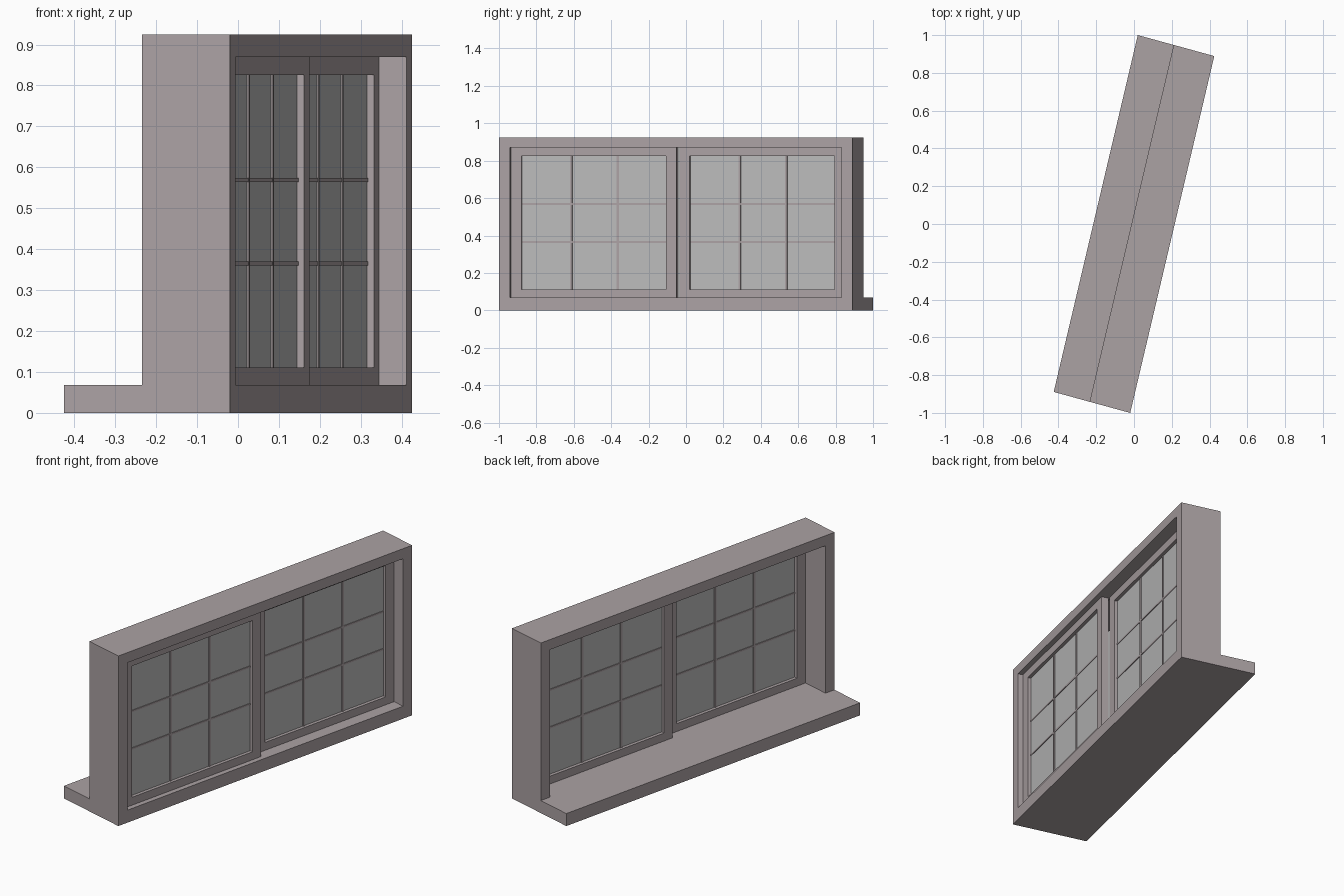
import bpy, bmesh
from mathutils import Vector

if "Cube" in bpy.data.objects:
    bpy.data.objects.remove(bpy.data.objects["Cube"])

# The window stands turned in plan: u runs along it, v points outwards
U = Vector((0.2293, 0.9734, 0))
V = Vector((0.9644, -0.2643, 0))


def place(u, v, z):
    return U * u + V * v + Vector((0, 0, z))


def material(name, rgb):
    m = bpy.data.materials.new(name)
    m.diffuse_color = (*rgb, 1)
    m.use_nodes = True
    m.node_tree.nodes["Principled BSDF"].inputs["Base Color"].default_value = m.diffuse_color
    return m


PAINT = material("paint", (0.41, 0.36, 0.37))
GLASS = material("pane_grey", (0.50, 0.50, 0.50))


def finish(name, bm, mat):
    bmesh.ops.recalc_face_normals(bm, faces=bm.faces)
    me = bpy.data.meshes.new(name)
    bm.to_mesh(me)
    bm.free()
    me.materials.append(mat)
    ob = bpy.data.objects.new(name, me)
    bpy.context.collection.objects.link(ob)
    return ob


def loop(bm, rect, v):
    u0, u1, z0, z1 = rect
    return [bm.verts.new(place(u, v, z))
            for u, z in ((u0, z0), (u1, z0), (u1, z1), (u0, z1))]


def bridge(bm, a, b):
    for i in range(4):
        j = (i + 1) % 4
        bm.faces.new((a[i], a[j], b[j], b[i]))


def box(name, rect, v0, v1, mat=PAINT):
    bm = bmesh.new()
    a, b = loop(bm, rect, v0), loop(bm, rect, v1)
    bridge(bm, a, b)
    bm.faces.new(a)
    bm.faces.new(b)
    return finish(name, bm, mat)


def ring(name, outer, inner, v0, v1):
    bm = bmesh.new()
    loops = [loop(bm, outer, v0), loop(bm, outer, v1),
             loop(bm, inner, v1), loop(bm, inner, v0)]
    for i in range(4):
        bridge(bm, loops[i], loops[(i + 1) % 4])
    return finish(name, bm, PAINT)


# Outer frame and the inside sill
L, BACK, FRONT = 0.9704, -0.013, 0.21
ring("outer_frame", (-L, L, 0, 0.925), (-0.911, 0.911, 0.068, 0.87), BACK, FRONT)
box("sill", (-L, L, 0, 0.068), -0.21, BACK)


# Sliding sash: border, pane and a three by three grid of bars
def sash(name, u0, u1, v0, v1):
    stile, half = 0.056, 0.006
    g0, g1, z0, z1 = u0 + stile, u1 - stile, 0.111, 0.825
    mid = (v0 + v1) / 2
    ring(name + "_border", (u0, u1, 0.068, 0.87), (g0, g1, z0, z1), v0, v1)
    box(name + "_pane", (g0, g1, z0, z1), mid - 0.002, mid + 0.002, GLASS)
    cu, cz = (g0 + g1) / 2, 0.467
    for s in (-1, 1):
        u, z = cu + s * 0.128, cz + s * 0.102
        box(name + "_upright_bar", (u - half, u + half, z0, z1), mid - 0.006, mid + 0.006)
        box(name + "_cross_bar", (g0, g1, z - half * 0.8, z + half * 0.8),
            mid - 0.005, mid + 0.005)


sash("outer_sash", -0.911, -0.004, 0.142, 0.182)
sash("inner_sash", 0.002, 0.911, 0.101, 0.141)
